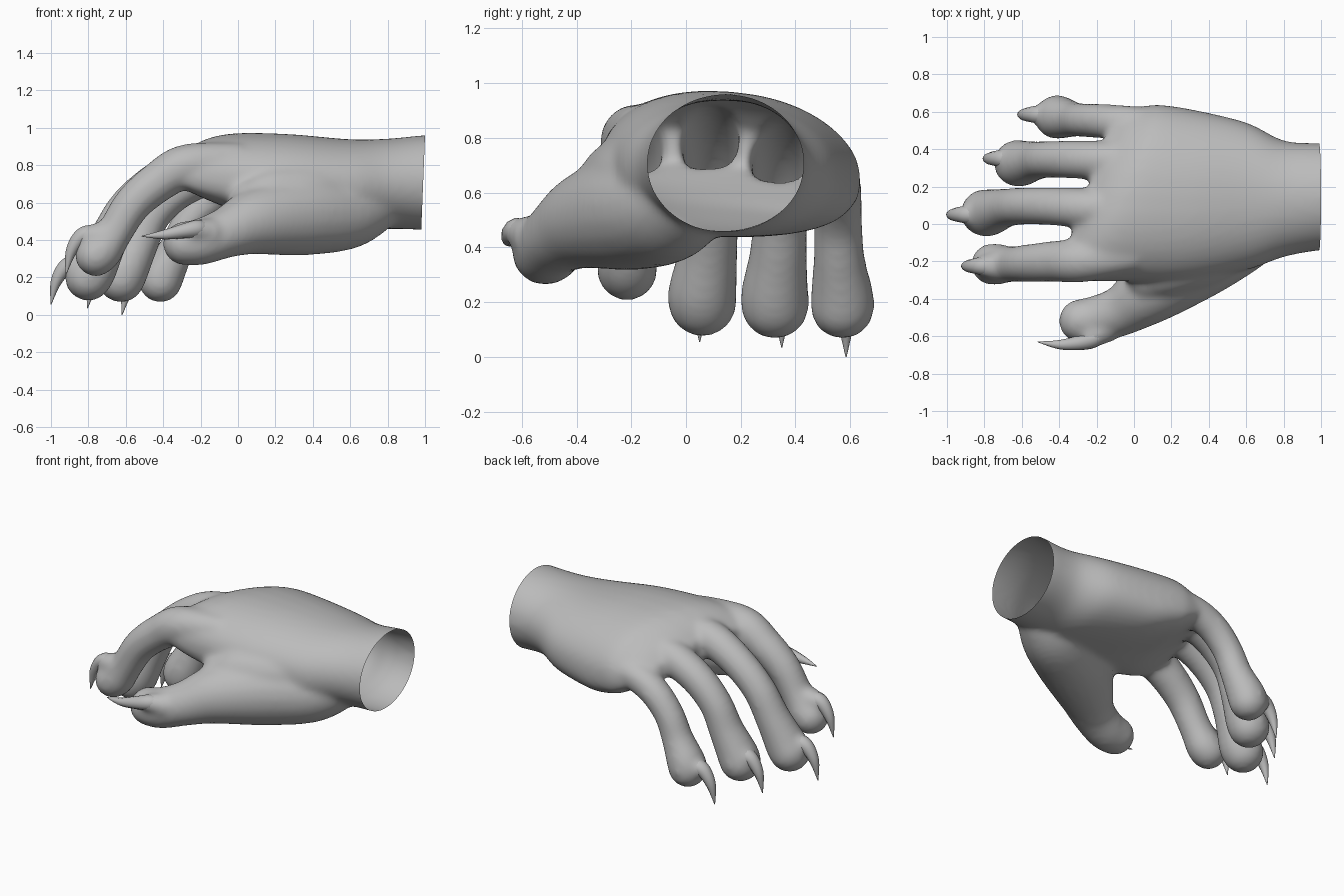
import bpy, bmesh, math
from mathutils import Vector, Matrix

if "Cube" in bpy.data.objects:
    bpy.data.objects.remove(bpy.data.objects["Cube"])

grey = bpy.data.materials.new("skin grey")
grey.diffuse_color = (0.5, 0.5, 0.5, 1)
grey.use_nodes = True
grey.node_tree.nodes["Principled BSDF"].inputs["Base Color"].default_value = grey.diffuse_color


def smooth_path(keys, steps=6):
    """Catmull-Rom interpolation through tuples of any length."""
    out, n = [], len(keys)
    for i in range(n - 1):
        a, b, c, d = (keys[max(0, min(n - 1, i + k))] for k in (-1, 0, 1, 2))
        for s in range(steps):
            t = s / steps
            out.append([0.5 * (2 * q + (r - p) * t + (2 * p - 5 * q + 4 * r - w) * t * t
                               + (3 * q - p - 3 * r + w) * t ** 3)
                        for p, q, r, w in zip(a, b, c, d)])
    out.append(list(keys[-1]))
    return out


def loft(bm, rings):
    """Closed skin through equal-sized rings of points."""
    rows = [[bm.verts.new(p) for p in ring] for ring in rings]
    n = len(rows[0])
    faces = [bm.faces.new((r0[i], r0[(i + 1) % n], r1[(i + 1) % n], r1[i]))
             for r0, r1 in zip(rows, rows[1:]) for i in range(n)]
    faces += [bm.faces.new(rows[0][::-1]), bm.faces.new(rows[-1])]
    bmesh.ops.recalc_face_normals(bm, faces=faces)


def tube(bm, keys, sides=20, ball=True):
    """Tube through (x, y, z, radius) keys, with an optional round tip."""
    pts = smooth_path(keys)
    rings = []
    for i, p in enumerate(pts):
        c = Vector(p[:3])
        t = (Vector(pts[min(i + 1, len(pts) - 1)][:3]) - Vector(pts[max(i - 1, 0)][:3])).normalized()
        u = t.cross(Vector((0, 0.98, 0.2))).normalized()
        v = t.cross(u)
        rings.append([c + max(p[3], 0.002) * (u * math.cos(a) + v * math.sin(a))
                      for a in (2 * math.pi * k / sides for k in range(sides))])
    loft(bm, rings)
    if ball:
        bmesh.ops.create_icosphere(bm, subdivisions=3, radius=keys[-1][3],
                                   matrix=Matrix.Translation(keys[-1][:3]))


def make_object(name, bm):
    me = bpy.data.meshes.new(name)
    bm.to_mesh(me)
    bm.free()
    ob = bpy.data.objects.new(name, me)
    bpy.context.collection.objects.link(ob)
    me.materials.append(grey)
    return ob


def shade(ob):
    bpy.ops.object.select_all(action='DESELECT')
    ob.select_set(True)
    bpy.context.view_layer.objects.active = ob
    bpy.ops.object.shade_smooth_by_angle(angle=math.radians(50))


hand = bmesh.new()

# palm and wrist: x, y centre, half width, z centre, half height, arch, knuckle slant, roundness
palm = [(1.10, .145, .287, .707, .255, 0, 0, 1),
        (0.99, .145, .287, .707, .253, 0, 0, 1),
        (0.80, .135, .312, .700, .242, 0, 0, 1),
        (0.60, .148, .395, .690, .250, .1, 0, .92),
        (0.30, .150, .460, .712, .255, .22, .05, .85),
        (0.05, .165, .472, .755, .220, .3, .2, .8),
        (-0.08, .165, .470, .780, .178, .36, .33, .78),
        (-0.18, .165, .455, .785, .125, .36, .35, .8),
        (-0.26, .165, .430, .775, .065, .36, .35, .8)]
rings = []
for x, yc, hy, zc, hz, arch, slant, e in smooth_path(palm):
    ring = []
    for k in range(40):
        a = 2 * math.pi * k / 40
        y = yc + hy * math.copysign(abs(math.cos(a)) ** e, math.cos(a))
        z = zc + hz * math.copysign(abs(math.sin(a)) ** e, math.sin(a))
        ring.append((x + slant * (y - 0.15), y, z - arch * (y - 0.02) ** 2))
    rings.append(ring)
loft(hand, rings)

# thumb with its mound, then the web between thumb and palm
tube(hand, [(.8, .04, .62, .13), (.6, -.05, .55, .195), (.35, -.18, .535, .218), (.1, -.35, .5, .182),
            (-.06, -.46, .44, .137), (-.2, -.507, .39, .125), (-.285, -.518, .382, .118)])
tube(hand, [(.7, 0, .68, .14), (.4, -.15, .645, .175), (.2, -.23, .64, .158), (.09, -.28, .6, .135)])

# fingers, from knuckle to tip
fingers = {
    "index": [(.02, -.165, .83, .09), (-.27, -.195, .798, .117), (-.43, -.2, .708, .11), (-.565, -.21, .59, .102),
              (-.66, -.215, .44, .097), (-.725, -.215, .345, .11), (-.76, -.215, .316, .112)],
    "middle": [(.0, .08, .845, .09), (-.25, .085, .805, .108), (-.45, .095, .705, .102), (-.6, .095, .57, .1),
               (-.69, .085, .41, .106), (-.77, .062, .25, .126), (-.8, .06, .2, .127)],
    "ring": [(.05, .33, .8, .09), (-.15, .34, .75, .106), (-.33, .345, .66, .103), (-.46, .345, .53, .1),
             (-.53, .338, .38, .106), (-.6, .325, .24, .124), (-.625, .325, .19, .126)],
    "little": [(.1, .53, .69, .09), (-.04, .54, .665, .095), (-.17, .55, .595, .093), (-.27, .555, .48, .091),
               (-.33, .56, .35, .096), (-.395, .57, .23, .116), (-.415, .572, .182, .118)]}
tips = {"index": (-.92, -.225, .215), "middle": (-1, .05, .055),
        "ring": (-.805, .35, .035), "little": (-.62, .585, 0)}
for name, keys in fingers.items():
    tube(hand, keys)
    x, y, z = tips[name]  # cuticle swelling under the claw
    tube(hand, [(x + .21, y, z + .2, .085), (x + .15, y, z + .205, .072), (x + .115, y, z + .205, .058)])
tube(hand, [(-.15, -.56, .44, .08), (-.2, -.595, .452, .062), (-.225, -.612, .455, .056)])

# fuse everything into one soft skin
hand_ob = make_object("hand", hand)
rm = hand_ob.modifiers.new("fuse", 'REMESH')
rm.mode, rm.voxel_size = 'VOXEL', 0.016
sm = hand_ob.modifiers.new("soften", 'SMOOTH')
sm.factor, sm.iterations = 0.5, 18
baked = bpy.data.meshes.new_from_object(hand_ob.evaluated_get(bpy.context.evaluated_depsgraph_get()))
hand_ob.modifiers.clear()
hand_ob.data = baked
baked.materials.clear()
baked.materials.append(grey)

# open the wrist with a slightly slanted cut
bm = bmesh.new()
bm.from_mesh(baked)
bmesh.ops.bisect_plane(bm, geom=bm.verts[:] + bm.edges[:] + bm.faces[:], dist=1e-5,
                       plane_co=(1, 0, .96), plane_no=(1, 0, -.04), clear_outer=True)
bm.to_mesh(baked)
bm.free()
shade(hand_ob)

# finger claws, all one hooked shape placed by its point
hook = [(.17, .2, .045), (.12, .215, .05), (.07, .19, .042), (.025, .115, .028), (0, 0, .002)]
for name, (x, y, z) in tips.items():
    bm = bmesh.new()
    tube(bm, [(x + dx, y, z + dz, r) for dx, dz, r in hook], 12, False)
    shade(make_object(name + "_claw", bm))

# thumb claw
bm = bmesh.new()
tube(bm, [(-.17, -.585, .46, .04), (-.22, -.615, .46, .048), (-.29, -.635, .448, .04),
          (-.4, -.645, .428, .025), (-.515, -.63, .42, .002)], 12, False)
shade(make_object("thumb_claw", bm))
